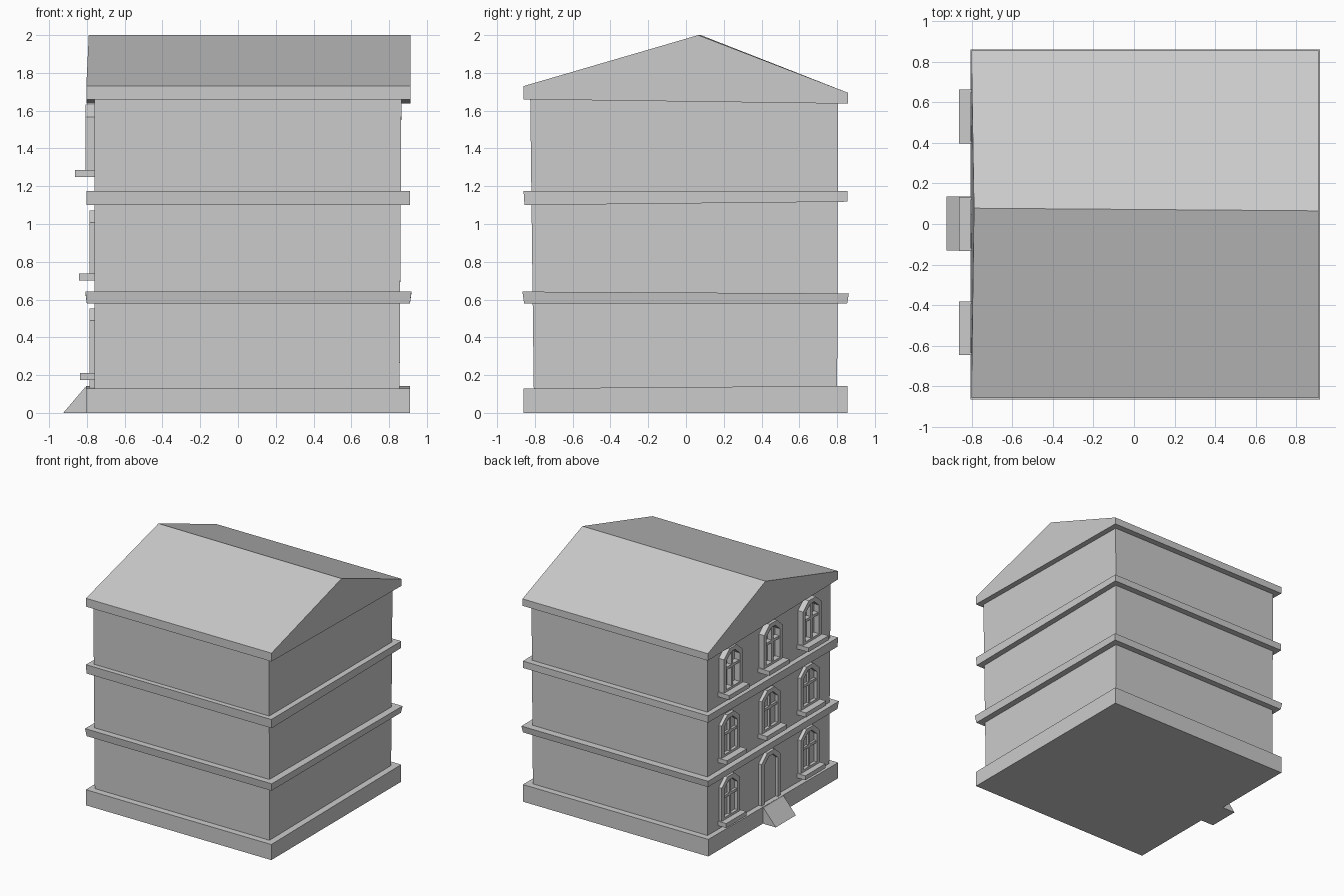
import bpy, bmesh

if "Cube" in bpy.data.objects:
    bpy.data.objects.remove(bpy.data.objects["Cube"])


def make(name, verts, faces):
    me = bpy.data.meshes.new(name)
    me.from_pydata(verts, [], faces)
    bm = bmesh.new()
    bm.from_mesh(me)
    bmesh.ops.recalc_face_normals(bm, faces=bm.faces)
    bm.to_mesh(me)
    bm.free()
    ob = bpy.data.objects.new(name, me)
    bpy.context.collection.objects.link(ob)
    return ob


def block(name, lo, hi):
    """Slightly crooked box: lo/hi = (x0, x1, y0, y1, z at y0, z at y1)."""
    verts = []
    for x0, x1, y0, y1, za, zb in (lo, hi):
        verts += [(x0, y0, za), (x1, y0, za), (x1, y1, zb), (x0, y1, zb)]
    faces = [(3, 2, 1, 0), (4, 5, 6, 7)]
    faces += [(i, (i + 1) % 4, 4 + (i + 1) % 4, 4 + i) for i in range(4)]
    return make(name, verts, faces)


def box(name, x0, x1, y0, y1, z0, z1):
    return block(name, (x0, x1, y0, y1, z0, z0), (x0, x1, y0, y1, z1, z1))


def arch(cy, half, z0, z1, cut_y, cut_z):
    """Opening outline with two clipped top corners."""
    return [(cy - half, z0), (cy + half, z0), (cy + half, z1 - cut_z),
            (cy + half - cut_y, z1), (cy - half + cut_y, z1), (cy - half, z1 - cut_z)]


def prism(name, outline, xa, xb):
    n = len(outline)
    verts = [(xa, y, z) for y, z in outline] + [(xb, y, z) for y, z in outline]
    faces = [tuple(range(n)), tuple(range(n, 2 * n))]
    faces += [(i, (i + 1) % n, n + (i + 1) % n, n + i) for i in range(n)]
    return make(name, verts, faces)


def ring(name, outer, inner, xa, xb):
    n = len(outer)
    verts = [(x, y, z) for x in (xa, xb) for loop in (outer, inner) for y, z in loop]
    faces = []
    for i in range(n):
        j = (i + 1) % n
        for a, b in ((0, n), (n, 3 * n), (3 * n, 2 * n), (2 * n, 0)):
            faces.append((a + i, a + j, b + j, b + i))
    return make(name, verts, faces)


# walls, plinth and floor bands
block("walls", (-0.76, 0.855, -0.805, 0.80, 0.05, 0.05),
      (-0.76, 0.865, -0.825, 0.805, 1.69, 1.67))
block("plinth", (-0.805, 0.91, -0.86, 0.855, 0, 0),
      (-0.805, 0.91, -0.86, 0.855, 0.13, 0.143))
block("lower_band", (-0.80, 0.91, -0.857, 0.853, 0.578, 0.578),
      (-0.808, 0.918, -0.866, 0.862, 0.642, 0.632))
block("upper_band", (-0.803, 0.91, -0.855, 0.855, 1.10, 1.118),
      (-0.803, 0.91, -0.86, 0.855, 1.175, 1.175))

# gable roof with fascia
roof = prism("roof", [(-0.86, 1.66), (0.857, 1.637), (0.857, 1.695),
                      (0.065, 2.0), (-0.86, 1.73)], -0.803, 0.912)
roof.data.vertices[3].co = (-0.79, 0.078, 2.0)

# entrance ramp
ramp = block("entrance_ramp", (-0.925, -0.78, -0.13, 0.135, 0, 0),
             (-0.81, -0.78, -0.13, 0.135, 0.135, 0.135))


def window(cy, z0, z1, front, sill_x):
    wall, half, t = -0.74, 0.122, 0.034
    outer = arch(cy, half, z0, z1, 0.075, 0.065)
    inner = arch(cy, half - t, z0 + t, z1 - t, 0.062, 0.054)
    ring("window_frame", outer, inner, wall, front)
    bar = front + 0.008
    box("window_mullion", bar, wall, cy - 0.011, cy + 0.011, z0 + 0.02, z1 - 0.02)
    zm = z0 + 0.56 * (z1 - z0)
    box("window_crossbar", bar, wall, cy - half + 0.02, cy + half - 0.02, zm - 0.011, zm + 0.011)
    box("window_sill", sill_x, wall, cy - 0.133, cy + 0.133, z0 - 0.022, z0 + 0.015)


# windows on three floors, the door takes the ground-floor centre
rows = [(0.195, 0.553, -0.787, -0.836), (0.722, 1.072, -0.787, -0.843),
        (1.272, 1.632, -0.808, -0.864)]
for floor, (z0, z1, front, sill_x) in enumerate(rows):
    for cy in (-0.515, 0.0, 0.53):
        if floor or cy:
            window(cy, z0, z1, front, sill_x)

# door and its surround
ring("door_frame", arch(0, 0.125, 0.13, 0.55, 0.075, 0.065),
     arch(0, 0.09, 0.131, 0.516, 0.062, 0.054), -0.74, -0.787)
prism("door_panel", arch(0, 0.095, 0.13, 0.52, 0.062, 0.054), -0.74, -0.766)
